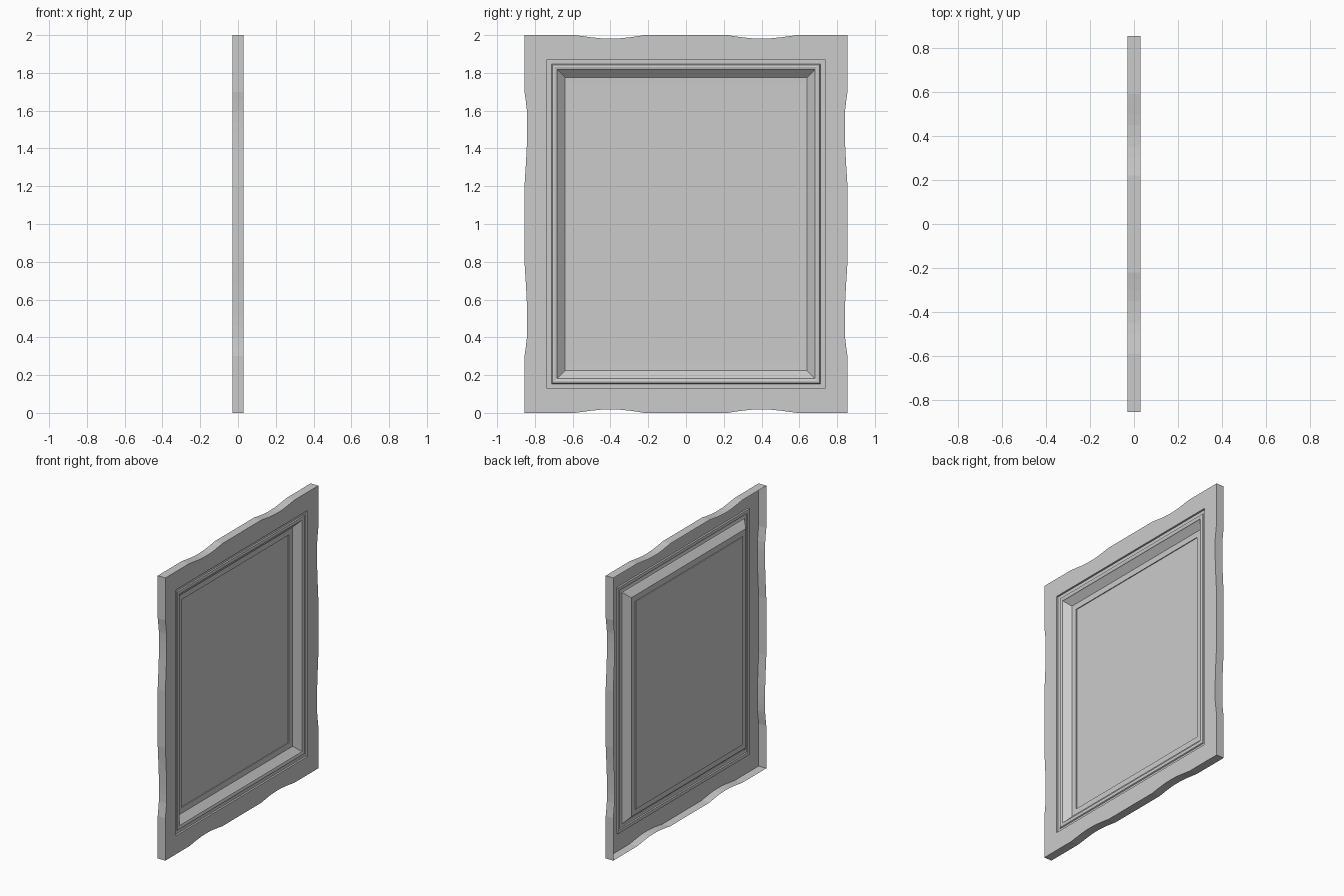
import bpy, bmesh

if "Cube" in bpy.data.objects:
    bpy.data.objects.remove(bpy.data.objects["Cube"])

FRONT, BACK = 0.03, -0.03
HY, HZ = 0.855, 1.0      # half width and half height
EXTRA = 0.135            # the panel is this much taller than wide (half)


def make_object(name, bm):
    mesh = bpy.data.meshes.new(name)
    bm.to_mesh(mesh)
    bm.free()
    obj = bpy.data.objects.new(name, mesh)
    bpy.context.collection.objects.link(obj)
    return obj


def ring(bm, pts, x):
    return [bm.verts.new((x, y, z + HZ)) for y, z in pts]


def bridge(bm, a, b):
    for i in range(len(a)):
        j = (i + 1) % len(a)
        bm.faces.new((a[i], a[j], b[j], b[i]))


def rect(h):
    v = h + EXTRA
    return [(h, -v), (h, v), (-h, v), (-h, -v)]


# Wavy outline: one quarter, from the middle of the right side to the top centre
side = [(0.20, 0), (0.25, .003), (0.33, .008), (0.41, .012), (0.48, .014),
        (0.54, .0145), (0.60, .013), (0.65, .007), (0.70, 0)]
top = [(0.59, 0), (0.55, .005), (0.50, .012), (0.45, .017), (0.40, .0185),
       (0.35, .017), (0.30, .012), (0.25, .005), (0.22, 0)]
quarter = [(HY - d, z) for z, d in side] + [(HY, HZ)] + [(y, HZ - d) for y, d in top]
outline = (quarter
           + [(-y, z) for y, z in reversed(quarter)]
           + [(-y, -z) for y, z in quarter]
           + [(y, -z) for y, z in reversed(quarter)])

# Frame: open-backed shell with flat face and outer walls
bm = bmesh.new()
front = ring(bm, outline, FRONT)
bridge(bm, ring(bm, outline, BACK), front)
hole = ring(bm, rect(0.735), FRONT)
edges = [bm.edges.get((l[i], l[(i + 1) % len(l)])) or bm.edges.new((l[i], l[(i + 1) % len(l)]))
         for l in (front, hole) for i in range(len(l))]
bmesh.ops.triangle_fill(bm, edges=edges, use_beauty=True, normal=(1, 0, 0))
bmesh.ops.dissolve_limit(bm, angle_limit=0.001, verts=[], edges=[
    e for e in bm.edges if all(v.co.x > 0.029 for v in e.verts) and len(e.link_faces) == 2])
bmesh.ops.recalc_face_normals(bm, faces=bm.faces)
if next(f for f in bm.faces if abs(f.normal.x) > 0.9).normal.x < 0:
    bmesh.ops.reverse_faces(bm, faces=bm.faces)
make_object("frame", bm)

# Moulding: stepped rectangular rings (half width, depth) sinking to the panel
profile = [(0.735, 0.030), (0.735, 0.017), (0.712, 0.017), (0.708, 0.024),
           (0.697, 0.026), (0.683, 0.022), (0.680, 0.017), (0.640, -0.020),
           (0.600, -0.021), (0.600, -0.027)]
bm = bmesh.new()
rings = [ring(bm, rect(h), x) for h, x in profile]
for a, b in zip(rings, rings[1:]):
    bridge(bm, a, b)
make_object("moulding", bm)

# Centre panel
bm = bmesh.new()
bm.faces.new(ring(bm, rect(0.600), -0.027))
make_object("centre_panel", bm)
